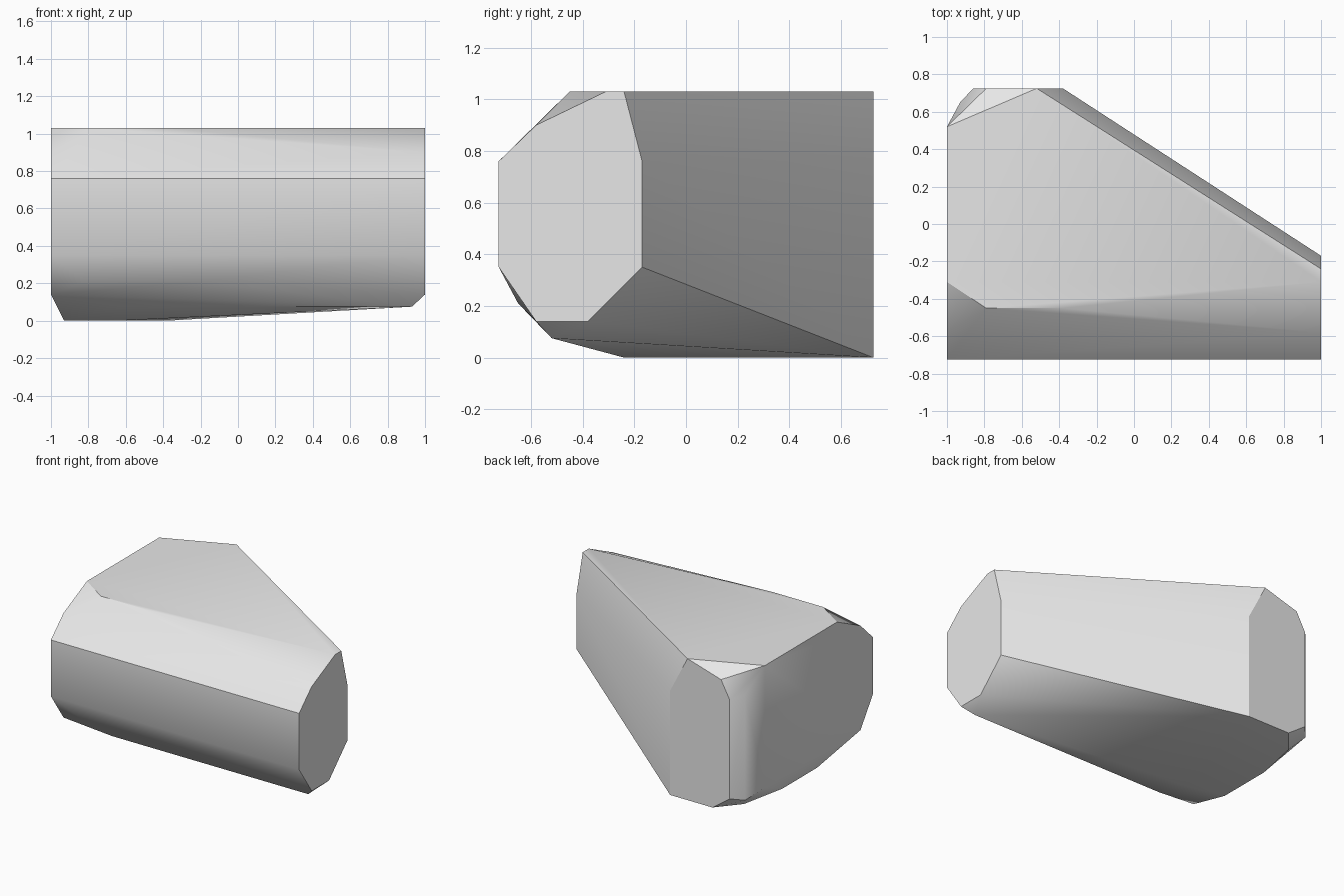
import bpy
import bmesh
import math
from mathutils import Vector

# Remove the default cube
default_cube = bpy.data.objects.get("Cube")
if default_cube:
    bpy.data.objects.remove(default_cube, do_unlink=True)

TOP, BACK, FRONT = 1.03, 0.725, -0.725


def make_material(name, color):
    material = bpy.data.materials.new(name)
    material.use_nodes = True
    material.diffuse_color = color
    shader = next(n for n in material.node_tree.nodes if n.type == "BSDF_PRINCIPLED")
    shader.inputs["Base Color"].default_value = color
    return material


def section(axis, position, outline):
    """Place a flat outline on a plane across the given axis."""
    points = []
    for pair in outline:
        point = list(pair)
        point.insert(axis, position)
        points.append(Vector(point))
    return points


def convex_block(name, points, material):
    """Wrap the sections in one faceted stone."""
    bm = bmesh.new()
    for point in points:
        bm.verts.new(point)
    hull = bmesh.ops.convex_hull(bm, input=bm.verts[:])
    loose = [v for v in bm.verts if not v.link_faces]
    bmesh.ops.delete(bm, geom=loose, context="VERTS")
    # Merge triangles that lie in the same facet
    bmesh.ops.dissolve_limit(bm, angle_limit=math.radians(1.5),
                             verts=bm.verts[:], edges=bm.edges[:])
    bmesh.ops.recalc_face_normals(bm, faces=bm.faces[:])
    mesh = bpy.data.meshes.new(name)
    bm.to_mesh(mesh)
    bm.free()
    mesh.materials.append(material)
    block = bpy.data.objects.new(name, mesh)
    bpy.context.collection.objects.link(block)
    return block


# Front of the profile, shared by both ends
front_profile = [(-0.58, 0.14), (FRONT, 0.35), (FRONT, 0.76),
                 (-0.58, 0.9), (-0.31, TOP)]
points = section(0, -1, front_profile) + section(0, 1, front_profile)

# Narrow end and wide end
points += section(0, 1, [(-0.24, TOP), (-0.17, 0.76), (-0.17, 0.35), (-0.38, 0.14)])
points += section(0, -1, [(0.52, TOP), (0.52, 0.14), (-0.3, 0.14)])

# Back facet
points += section(1, BACK, [(-0.52, TOP), (-0.79, 0.95), (-0.86, 0.82), (-0.86, 0.1),
                            (-0.72, 0), (-0.38, 0), (-0.38, 0.76)])

# Underside and top front edge
points += section(2, 0, [(-0.65, -0.24), (-0.93, -0.18), (-0.93, 0.22), (-0.86, 0.56)])
points += section(2, TOP, [(-0.79, -0.45), (-0.38, -0.45)])

# Lower front chamfers
points += section(1, -0.52, [(-0.65, 0.075), (0.93, 0.075)])
points += section(1, -0.65, [(-0.82, 0.21), (-0.2, 0.21)])

# Chamfered rear corner
points += section(0, -0.93, [(0.65, 0.08), (0.65, 0.85)])

stone_grey = make_material("stone grey", (0.8, 0.8, 0.8, 1))
rock = convex_block("rock", points, stone_grey)

# Soft shading over shallow edges, crisp on the main creases
bpy.ops.object.select_all(action="DESELECT")
rock.select_set(True)
bpy.context.view_layer.objects.active = rock
bpy.ops.object.shade_smooth_by_angle(angle=math.radians(30))
